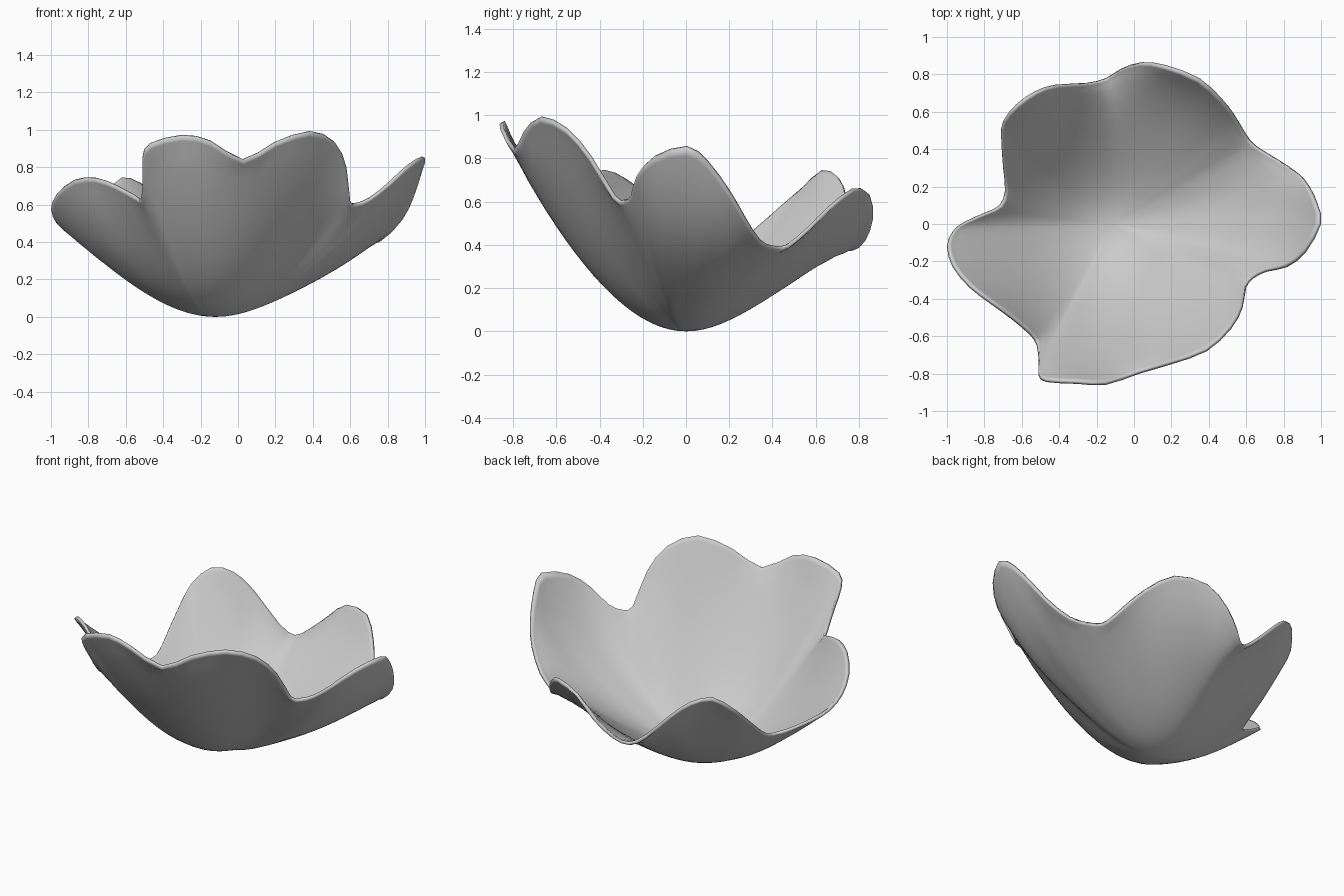
import bpy, bmesh, math
from mathutils import Vector

if "Cube" in bpy.data.objects:
    bpy.data.objects.remove(bpy.data.objects["Cube"])

# Rim of the petal bowl: x, y, z, counter-clockwise from the right petal tip
RIM = [
    (1.00, 0.00, .85), (.985, .10, .78), (.94, .20, .64), (.88, .27, .52), (.77, .345, .41), (.65, .42, .38),
    (.60, .48, .39), (.54, .58, .475), (.47, .67, .565), (.35, .78, .65), (.17, .85, .63),
    (.04, .865, .52), (-.07, .83, .42), (-.15, .78, .38), (-.25, .755, .44), (-.42, .745, .61),
    (-.53, .71, .705), (-.63, .64, .735), (-.70, .55, .655), (-.71, .46, .58), (-.70, .30, .44),
    (-.69, .18, .35), (-.72, .10, .34), (-.80, .06, .38), (-.91, .01, .45), (-.97, -.04, .50),
    (-1.0, -.12, .575), (-.97, -.23, .655), (-.88, -.34, .725), (-.77, -.425, .735), (-.66, -.505, .695),
    (-.56, -.59, .64), (-.52, -.65, .625), (-.51, -.74, .74), (-.51, -.81, .85), (-.47, -.845, .92),
    (-.30, -.855, .965), (-.15, -.86, .935), (.03, -.80, .835), (.20, -.75, .925), (.39, -.68, .985),
    (.52, -.56, .93), (.58, -.45, .80), (.60, -.34, .62), (.64, -.29, .60), (.71, -.255, .63),
    (.82, -.23, .715), (.92, -.15, .805),
]
CX, CY = -.12, 0.0      # lowest point of the bowl


def refine(points):
    """Insert a spline midpoint between neighbouring rim points."""
    p = [Vector(q) for q in points]
    out = []
    for i in range(len(p)):
        a, b, c, d = (p[(i + o) % len(p)] for o in (-1, 0, 1, 2))
        out += [b, (9 * (b + c) - a - d) / 16]
    return out


def wall_height(s, angle):
    """Relative wall height: nearly straight at right/back, rounder at front/left."""
    w = math.cos(angle - math.radians(35))
    c = .3 + .8 * min(1, max(0, (.6 - w) / 1.2))
    base = (math.hypot(s, c) - c) / (math.hypot(1, c) - c)
    # Petals that curl up at the tip: (strength, direction, width in degrees)
    deg = math.degrees(angle)
    curl = sum(k * math.exp(-((deg - m) / wd) ** 2) for k, m, wd in ((.38, 0, 18), (.18, 60, 15)))
    return base * (1 - curl) + curl * s ** 6


def blur(values, times):
    n = len(values)
    for _ in range(times):
        values = [(values[i - 1] + 2 * values[i] + values[(i + 1) % n]) / 4 for i in range(n)]
    return values


rim = refine(RIM)
angles = [math.atan2(p.y - CY, p.x - CX) for p in rim]
radii = [math.hypot(p.x - CX, p.y - CY) for p in rim]
n = len(rim)

# Single wall skinned from the bottom to the rim; folds fade towards the middle
bm = bmesh.new()
bottom = bm.verts.new((CX, CY, 0))
rings = []
for s in [i / 20 for i in range(1, 20)] + [.985, 1]:
    times = int(60 * (1 - s))
    r = blur([q * s for q in radii], times)
    z = blur([p.z * wall_height(s, a) for p, a in zip(rim, angles)], times)
    rings.append([bm.verts.new((CX + r[j] * math.cos(a), CY + r[j] * math.sin(a), z[j]))
                  for j, a in enumerate(angles)])
for j in range(n):
    k = (j + 1) % n
    bm.faces.new((bottom, rings[0][j], rings[0][k]))
    for a, b in zip(rings, rings[1:]):
        bm.faces.new((a[j], b[j], b[k], a[k]))
for f in bm.faces:
    f.smooth = True

mesh = bpy.data.meshes.new("petal_bowl")
bm.to_mesh(mesh)
bm.free()
bowl = bpy.data.objects.new("petal_bowl", mesh)
bpy.context.collection.objects.link(bowl)

# Thin shell grown inwards
shell = bowl.modifiers.new("shell", 'SOLIDIFY')
shell.thickness = .018
shell.offset = 1
